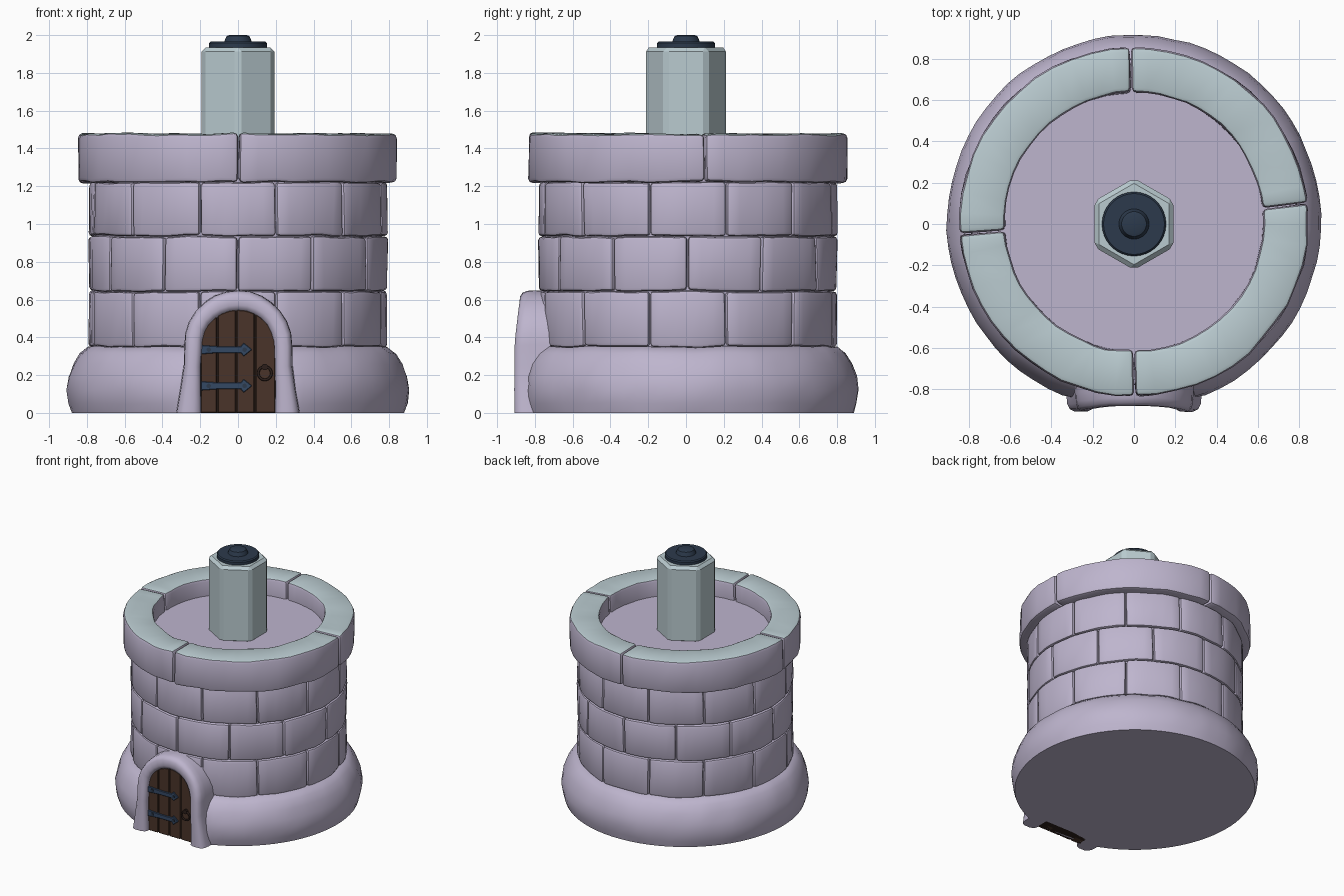
import bpy, bmesh, math
from mathutils import Vector, noise

if "Cube" in bpy.data.objects:
    bpy.data.objects.remove(bpy.data.objects["Cube"])

CY = 0.01  # tower axis in y


def material(name, rgb):
    m = bpy.data.materials.new(name)
    lin = [(c / 255 / 12.92) if c < 11 else ((c / 255 + 0.055) / 1.055) ** 2.4 for c in rgb]
    m.diffuse_color = (*lin, 1)
    m.use_nodes = True
    m.node_tree.nodes["Principled BSDF"].inputs["Base Color"].default_value = m.diffuse_color
    return m


LILAC = material("lilac stone", (190, 181, 206))
PALE = material("pale blue stone", (186, 203, 208))
NAVY = material("dark navy metal", (44, 58, 76))
STRAP = material("slate blue iron", (52, 72, 100))
WOOD = material("brown wood", (74, 52, 41))
DARK = material("dark brown", (44, 31, 27))


def finish(bm, name, mats, bevel=0.0, segs=2, rough=0.0, angle=35, top_pale=False):
    """Bevel sharp edges, roughen gently, shade and link."""
    bmesh.ops.recalc_face_normals(bm, faces=bm.faces)
    if bevel:
        edges = [e for e in bm.edges if e.is_manifold and e.calc_face_angle(0) > 0.6]
        bmesh.ops.bevel(bm, geom=edges, offset=bevel, segments=segs, profile=0.5, affect='EDGES')
    if rough:
        for v in bm.verts:
            if v.co.z > 0.01:
                v.co += noise.noise_vector(v.co * 7) * rough
    bm.normal_update()
    if top_pale:
        for f in bm.faces:
            f.material_index = 1 if f.normal.z > 0.6 else 0
    me = bpy.data.meshes.new(name)
    bm.to_mesh(me)
    bm.free()
    for m in mats:
        me.materials.append(m)
    me.shade_smooth()
    me.set_sharp_from_angle(angle=math.radians(angle))
    ob = bpy.data.objects.new(name, me)
    bpy.context.collection.objects.link(ob)
    return ob


def loft(bm, rings, closed_section=True, loop=False):
    """Join rows of points with quads; cap the ends unless looped."""
    rows = [[bm.verts.new(p) for p in r] for r in rings]
    n = len(rows[0])
    pairs = list(zip(rows, rows[1:])) + ([(rows[-1], rows[0])] if loop else [])
    for a, b in pairs:
        for i in range(n if closed_section else n - 1):
            j = (i + 1) % n
            bm.faces.new((a[i], a[j], b[j], b[i]))
    if not loop:
        bm.faces.new(rows[0])
        bm.faces.new(rows[-1])


def arc_block(name, r0, r1, z0, z1, a0, a1, steps, mats, **kw):
    bm = bmesh.new()
    rings = []
    for i in range(steps + 1):
        a = math.radians(a0 + (a1 - a0) * i / steps)
        c, s = math.cos(a), math.sin(a)
        rings.append([(r * c, CY + r * s, z) for r, z in ((r0, z0), (r1, z0), (r1, z1), (r0, z1))])
    loft(bm, rings)
    return finish(bm, name, mats, **kw)


def lathe(name, profile, mat, cy=CY, steps=72, clamp=None, **kw):
    """Stack circular rings (r, z) from bottom to top."""
    bm = bmesh.new()
    rings = []
    for r, z in profile:
        ring = []
        for i in range(steps):
            a = 2 * math.pi * (i + 0.5) / steps
            y = cy + r * math.sin(a)
            ring.append((r * math.cos(a), max(y, clamp) if clamp else y, z))
        rings.append(ring)
    loft(bm, rings)
    return finish(bm, name, [mat], **kw)


def prism(name, pts, y0, y1, mat, **kw):
    """Outline in x/z pushed from y0 to y1."""
    bm = bmesh.new()
    loft(bm, [[(x, y, z) for x, z in pts] for y in (y0, y1)])
    return finish(bm, name, [mat], **kw)


# Bulging foot, flattened behind the door
lathe("base", [(0.88, 0), (0.895, 0.05), (0.905, 0.12), (0.895, 0.19), (0.87, 0.26),
               (0.835, 0.315), (0.79, 0.35), (0.70, 0.352)], LILAC, clamp=-0.84, rough=0.008, angle=50)

# Wall core and sunken floor
lathe("wall_core", [(0.762, 0.33), (0.762, 1.24)], LILAC)
lathe("roof_floor", [(0.70, 1.23), (0.70, 1.34)], LILAC)

# Three staggered courses of twelve bricks
for row, (z0, z1, off) in enumerate([(0.35, 0.643, 15), (0.645, 0.933, 0), (0.937, 1.22, 15)]):
    for i in range(12):
        a = off + 30 * i
        arc_block(f"brick_{row + 1}_{i + 1}", 0.70, 0.79, z0, z1, a + 0.2, a + 29.8, 6, [LILAC],
                  bevel=0.018, rough=0.009)

# Four coping stones with pale tops
joints = [6, 91, 184, 270, 366]
for i in range(4):
    arc_block(f"coping_{i + 1}", 0.625, 0.845, 1.22, 1.478, joints[i] + 0.25, joints[i + 1] - 0.25, 14,
              [LILAC, PALE], bevel=0.022, rough=0.010, top_pale=True)

# Six-sided post with chamfered edges
bm = bmesh.new()
loft(bm, [[(0.222 * math.sin(math.radians(60 * i)), 0.222 * math.cos(math.radians(60 * i)), z)
           for i in range(6)] for z in (1.32, 1.935)])
finish(bm, "post", [PALE], bevel=0.022, segs=1, angle=15)

# Metal cap with knob
lathe("cap_disk", [(0.145, 1.925), (0.155, 1.933), (0.155, 1.957), (0.147, 1.965)], NAVY, cy=0, steps=40)
lathe("cap_knob", [(0.075, 1.96), (0.07, 1.975), (0.06, 1.995), (0.045, 2.0)], NAVY, cy=0, steps=24)


# Door surround: section swept over the arch
def arch_points(w_low, w, spring, top, n=14):
    pts = [(-w_low, 0), (-(w_low + w) / 2 - 0.002, spring * 0.33), (-w - 0.002, spring * 0.7)]
    for i in range(n + 1):
        a = math.pi * (1 - i / n)
        pts.append((w * math.cos(a), spring + (top - spring) * math.sin(a)))
    return pts + [(-x, z) for x, z in pts[2::-1]]


section = [(0, -0.72), (0, -0.875), (0.08, -0.897), (0.3, -0.908), (0.7, -0.908),
           (0.88, -0.895), (0.97, -0.87), (1.0, -0.83), (1.0, -0.72)]
rings = []
for (xi, zi), (xo, zo) in zip(arch_points(0.195, 0.195, 0.34, 0.54), arch_points(0.327, 0.285, 0.36, 0.648)):
    lean = 0.03 * max(0, zo - 0.35) / 0.3  # top leans back slightly
    rings.append([(xi + (xo - xi) * t, y + lean, zi + (zo - zi) * t) for t, y in section])
bm = bmesh.new()
loft(bm, rings)
finish(bm, "door_surround", [LILAC], rough=0.006, angle=50)


# Door: dark backing and four planks
def arch_z(x):
    return 0.34 + 0.205 * math.sqrt(max(0, 1 - (x / 0.203) ** 2))


def plank_outline(x0, x1):
    xs = [x1 + (x0 - x1) * i / 8 for i in range(9)]
    return [(x0, 0), (x1, 0)] + [(x, arch_z(x)) for x in xs]


prism("door_backing", plank_outline(-0.2, 0.2), -0.849, -0.76, DARK)
edges = [-0.2, -0.11, -0.01, 0.09, 0.2]
for i in range(4):
    prism(f"door_plank_{i + 1}", plank_outline(edges[i] + 0.003, edges[i + 1] - 0.003),
          -0.862, -0.80, WOOD, bevel=0.004, segs=1)


# Small studs facing forward
def stud(name, x, z, r, y0, y1, mat):
    pts = [(x + r * math.cos(i * math.pi / 5), z + r * math.sin(i * math.pi / 5)) for i in range(10)]
    prism(name, pts, y0, y1, mat)


# Iron hinge straps
for k, z in enumerate((0.143, 0.335)):
    half = [(-0.197, 0.024), (-0.10, 0.017), (0.015, 0.017), (0.03, 0.036), (0.075, 0.0)]
    pts = [(x, z + h) for x, h in half] + [(x, z - h) for x, h in half[3::-1]]
    prism(f"hinge_strap_{k + 1}", pts, -0.873, -0.85, STRAP, bevel=0.003, segs=1)
    for j, x in enumerate((-0.155, 0.035)):
        stud(f"hinge_rivet_{k + 1}_{j + 1}", x, z, 0.012, -0.88, -0.86, NAVY)

# Ring handle
stud("handle_boss", 0.142, 0.243, 0.018, -0.882, -0.85, DARK)
bm = bmesh.new()
rings = []
for i in range(24):
    a = 2 * math.pi * i / 24
    rings.append([((0.035 + 0.007 * math.cos(b)) * math.cos(a) + 0.142, -0.872 + 0.007 * math.sin(b),
                   0.21 + (0.035 + 0.007 * math.cos(b)) * math.sin(a))
                  for b in [2 * math.pi * j / 8 for j in range(8)]])
loft(bm, rings, loop=True)
finish(bm, "handle_ring", [DARK], angle=60)
